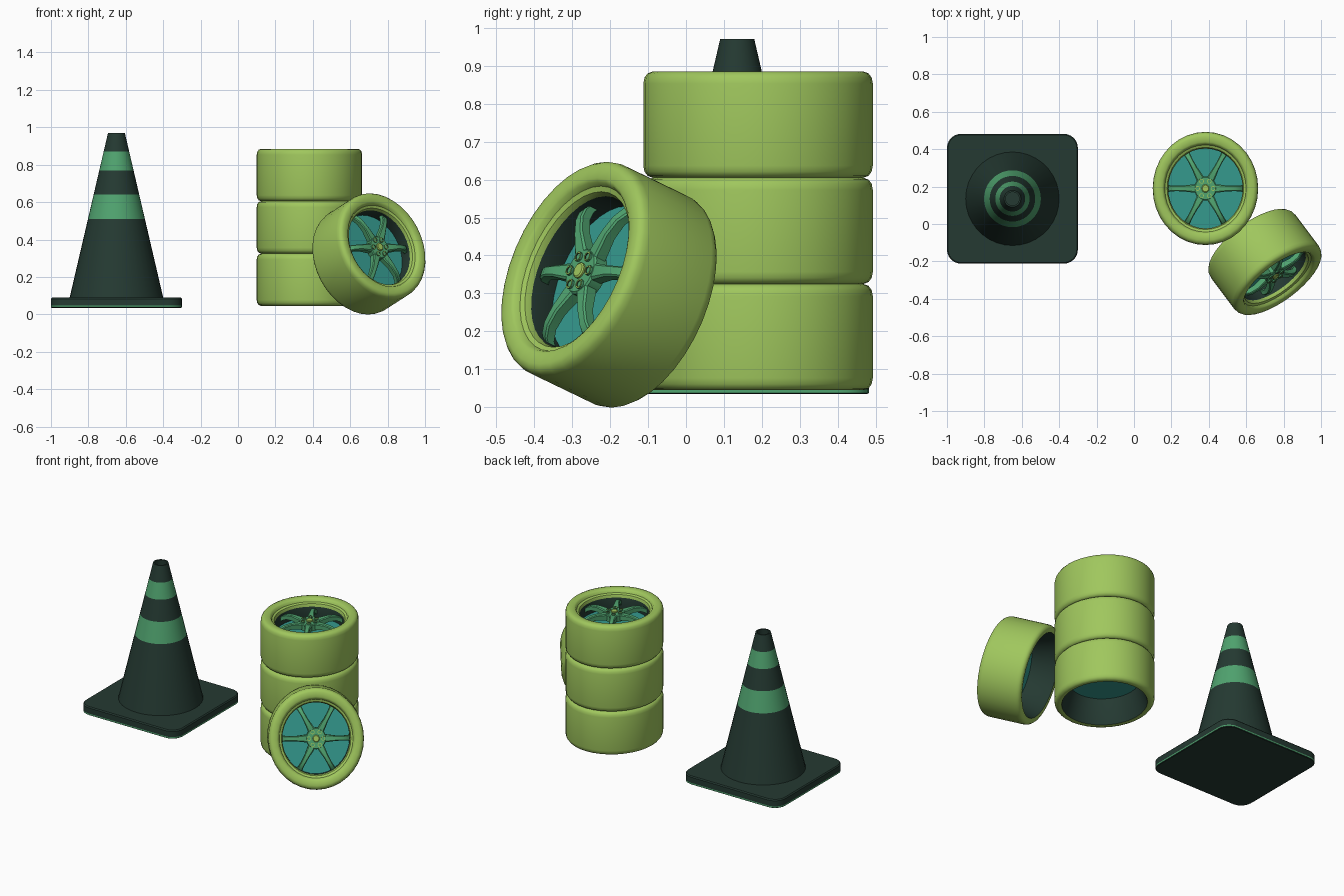
import bpy, bmesh, math
from mathutils import Matrix, Vector

if "Cube" in bpy.data.objects:
    bpy.data.objects.remove(bpy.data.objects["Cube"])


def material(name, rgb):
    m = bpy.data.materials.new(name)
    m.diffuse_color = (*rgb, 1)
    m.use_nodes = True
    m.node_tree.nodes["Principled BSDF"].inputs["Base Color"].default_value = m.diffuse_color
    return m


LIME = material("lime rubber", (0.35, 0.57, 0.11))
GREEN = material("mid green", (0.08, 0.37, 0.16))
DARK = material("dark green", (0.018, 0.042, 0.032))
TEAL = material("teal", (0.035, 0.32, 0.27))
PALETTE = [LIME, GREEN, DARK, TEAL]
L, G, D, T = range(4)


def finish(bm, name, matrix=Matrix(), angle=35):
    bmesh.ops.recalc_face_normals(bm, faces=bm.faces)
    mesh = bpy.data.meshes.new(name)
    bm.to_mesh(mesh)
    bm.free()
    for m in PALETTE:
        mesh.materials.append(m)
    ob = bpy.data.objects.new(name, mesh)
    bpy.context.collection.objects.link(ob)
    ob.matrix_world = matrix
    bpy.ops.object.select_all(action='DESELECT')
    ob.select_set(True)
    bpy.context.view_layer.objects.active = ob
    bpy.ops.object.shade_smooth_by_angle(angle=math.radians(angle))
    return ob


def bridge(bm, rings, mats, closed=False):
    """Join successive vertex rings; mats gives one colour per band."""
    count = len(rings) if closed else len(rings) - 1
    for i in range(count):
        a, b = rings[i], rings[(i + 1) % len(rings)]
        n = len(a)
        for j in range(n):
            k = (j + 1) % n
            bm.faces.new((a[j], a[k], b[k], b[j])).material_index = mats[i]


def lathe(bm, profile, mats, n=36, closed=False, cap_start=None, cap_end=None, centre=(0, 0)):
    rings = [[bm.verts.new((centre[0] + r * math.cos(math.tau * j / n),
                            centre[1] + r * math.sin(math.tau * j / n), z)) for j in range(n)]
             for r, z in profile]
    bridge(bm, rings, mats, closed)
    for ring, c in ((rings[0], cap_start), (rings[-1], cap_end)):
        if c is not None:
            bm.faces.new(ring).material_index = c


# ---- traffic cone ----
CX, CY = -0.65, 0.135


def cone_r(z):
    return 0.25 - (z - 0.09) * 0.205 / 0.88


bm = bmesh.new()
levels = [0.085, 0.51, 0.64, 0.77, 0.87, 0.97]
lathe(bm, [(cone_r(z), z) for z in levels] + [(0.036, 0.97), (0.05, 0.80)],
      [D, G, D, G, D, D, D], cap_end=D)
finish(bm, "cone_body", Matrix.Translation((CX, CY, 0)))


def rounded_rect(bm, inset, z, hx=0.35, hy=0.347, rad=0.075):
    ring = []
    for q, (sx, sy) in enumerate(((1, 1), (-1, 1), (-1, -1), (1, -1))):
        for s in range(7):
            t = (q + s / 6) * math.pi / 2
            r = rad - inset
            ring.append(bm.verts.new((sx * (hx - rad) + r * math.cos(t),
                                      sy * (hy - rad) + r * math.sin(t), z)))
    return ring


bm = bmesh.new()
rings = [rounded_rect(bm, i, z) for i, z in
         ((0.004, 0.035), (0, 0.038), (0, 0.047), (0, 0.083), (0.006, 0.09))]
bridge(bm, rings, [D, G, D, D])
bm.faces.new(rings[0]).material_index = D
bm.faces.new(rings[-1]).material_index = D
finish(bm, "cone_base", Matrix.Translation((CX, CY, 0)))


# ---- wheels ----
def wheel(name, matrix):
    matrix = matrix @ Matrix.Diagonal((0.966, 1.036, 1, 1))

    # tyre with steep inner lip and dark barrel
    bm = bmesh.new()
    profile = [(0.25, -0.137), (0.268, -0.14), (0.281, -0.135), (0.289, -0.124), (0.292, -0.108),
               (0.292, 0.108), (0.289, 0.124), (0.281, 0.135), (0.268, 0.14), (0.24, 0.138),
               (0.231, 0.132), (0.225, 0.118), (0.212, 0.112), (0.206, 0.095),
               (0.206, 0.0), (0.244, -0.12)]
    lathe(bm, profile, [L] * 13 + [D, D, D], closed=True)
    finish(bm, name + "_tyre", matrix)

    # plate behind the spokes
    bm = bmesh.new()
    lathe(bm, [(0.207, 0.012), (0.207, 0.022)], [T], cap_start=T, cap_end=T)
    finish(bm, name + "_disc", matrix)

    # arched spokes: radius, half width, top height, thickness
    bm = bmesh.new()
    sections = [(0.03, 0.024, 0.098, 0.035), (0.07, 0.021, 0.103, 0.035), (0.12, 0.015, 0.107, 0.032),
                (0.165, 0.014, 0.102, 0.03), (0.195, 0.016, 0.088, 0.03), (0.212, 0.02, 0.07, 0.03)]
    for i in range(6):
        rot = Matrix.Rotation(i * math.pi / 3, 3, 'Z')
        rings = []
        for r, w, z, t in sections:
            pts = ((-w, z - t), (w, z - t), (w, z - 0.005), (w * 0.7, z), (-w * 0.7, z), (-w, z - 0.005))
            rings.append([bm.verts.new(rot @ Vector((r, y, h))) for y, h in pts])
        bridge(bm, rings, [G] * 5)
        for ring in (rings[0], rings[-1]):
            bm.faces.new(ring).material_index = G
    finish(bm, name + "_spokes", matrix)

    # hub, cap and nuts
    bm = bmesh.new()
    lathe(bm, [(0.062, 0.06), (0.062, 0.097), (0.057, 0.102)], [G, G], n=24, cap_start=G, cap_end=G)
    lathe(bm, [(0.021, 0.095), (0.021, 0.107), (0.017, 0.11)], [L, L], n=16, cap_end=L)
    for i in range(6):
        t = i * math.pi / 3
        c = (0.043 * math.cos(t), 0.043 * math.sin(t))
        lathe(bm, [(0.013, 0.095), (0.013, 0.109), (0.009, 0.109), (0.009, 0.106)],
              [G, L, D], n=10, cap_end=G, centre=c)
    finish(bm, name + "_hub", matrix)


# stack of three
for i in range(3):
    wheel(f"stacked_wheel_{i + 1}", Matrix.Translation((0.382, 0.19, 0.185 + 0.28 * i)))

# wheel leaning on the stack
a = Vector((0.56, -0.747, 0.36)).normalized()
u = Vector((-a.y, a.x, 0)).normalized()
v = a.cross(u)
lean = Matrix((u, v, a)).transposed().to_4x4()
wheel("leaning_wheel", Matrix.Translation((0.70, -0.203, 0.323)) @ lean)
